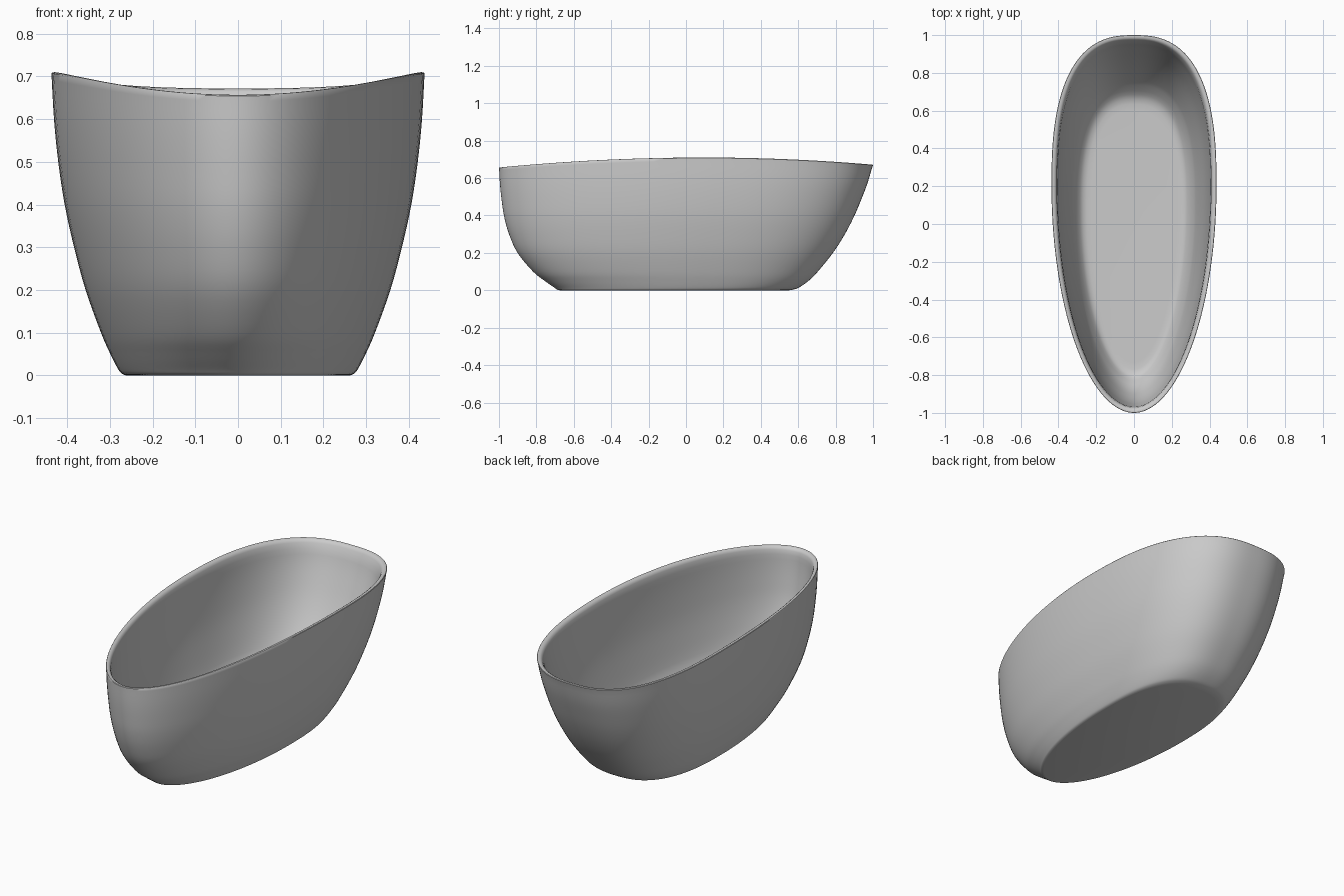
import bpy, bmesh
from math import sin, cos, tau

if "Cube" in bpy.data.objects:
    bpy.data.objects.remove(bpy.data.objects["Cube"])


def spline(pts, steps):
    """Catmull-Rom curve through tuples of any size."""
    out = []
    n = len(pts)
    for i in range(n - 1):
        p0, p1, p2, p3 = (pts[max(i - 1, 0)], pts[i], pts[i + 1], pts[min(i + 2, n - 1)])
        for s in range(steps):
            t = s / steps
            out.append(tuple(
                0.5 * (2 * b + (c - a) * t + (2 * a - 5 * b + 4 * c - d) * t * t
                       + (3 * b - a - 3 * c + d) * t ** 3)
                for a, b, c, d in zip(p0, p1, p2, p3)))
    out.append(tuple(pts[-1]))
    return out


# Plan outline of the rim: elliptical narrow front, squarer back
W, MID, N = 0.437, 0.2, 128


def plan_point(a):
    c, s = cos(a), sin(a)
    e = 2 / (2.6 if s > 0 else 1.97)
    x = W * abs(c) ** e * (1 if c > 0 else -1)
    y = MID + (1 - MID) * s ** e if s > 0 else MID - (1 + MID) * abs(s) ** e
    return x, y


outline = [plan_point(tau * (i + .5) / N) for i in range(N)]

# Wall profile: height, front y, back y, half width
wall = spline([(0, -.675, .55, .262), (.004, -.69, .575, .272), (.015, -.705, .605, .281),
               (.05, -.755, .655, .299), (.10, -.818, .705, .321), (.2, -.900, .785, .357),
               (.3, -.945, .848, .384), (.4, -.972, .898, .406), (.5, -.986, .938, .421),
               (.6, -.995, .972, .431), (.71, -1, 1, W)], 4)


def rim(y):
    return .71 - (.0438 if y < .1 else .0469) * (y - .1) ** 2


def ring(bm, level, inset=0, drop=0):
    z, yf, yb, w = level
    yf, yb, w = yf + inset, yb - inset, w - inset
    verts = []
    for x, y in outline:
        f = z / .71
        k = 1 + (rim(y) / .71 - 1) * f * f
        verts.append(bm.verts.new((x * w / W, yf + (y + 1) / 2 * (yb - yf), z * k - drop)))
    return verts


bm = bmesh.new()
top = wall[-1]
rings = [ring(bm, lv) for lv in wall[:-1]]
# Rounded rim
for inset, drop in [(0, .003), (.002, .0005), (.006, 0), (.016, .002), (.023, .007), (.028, .016)]:
    rings.append(ring(bm, top, inset, drop))
# Inner wall
for lv in reversed(wall[:-2]):
    if lv[0] > .17:
        rings.append(ring(bm, lv, .03))
# Rounded transition to the floor
for lv in [(.145, -.828, .705, .300), (.125, -.813, .685, .286),
           (.112, -.795, .66, .270), (.107, -.77, .635, .25), (.106, -.735, .60, .228)]:
    rings.append(ring(bm, lv))

n = len(outline)
for a, b in zip(rings, rings[1:]):
    for i in range(n):
        j = (i + 1) % n
        bm.faces.new((a[i], a[j], b[j], b[i]))
bm.faces.new(list(reversed(rings[0])))
bm.faces.new(rings[-1])
bmesh.ops.recalc_face_normals(bm, faces=bm.faces)

mesh = bpy.data.meshes.new("bathtub_shell")
bm.to_mesh(mesh)
bm.free()
tub = bpy.data.objects.new("bathtub_shell", mesh)
bpy.context.collection.objects.link(tub)
bpy.context.view_layer.objects.active = tub
tub.select_set(True)
bpy.ops.object.shade_smooth_by_angle(angle=0.7)
